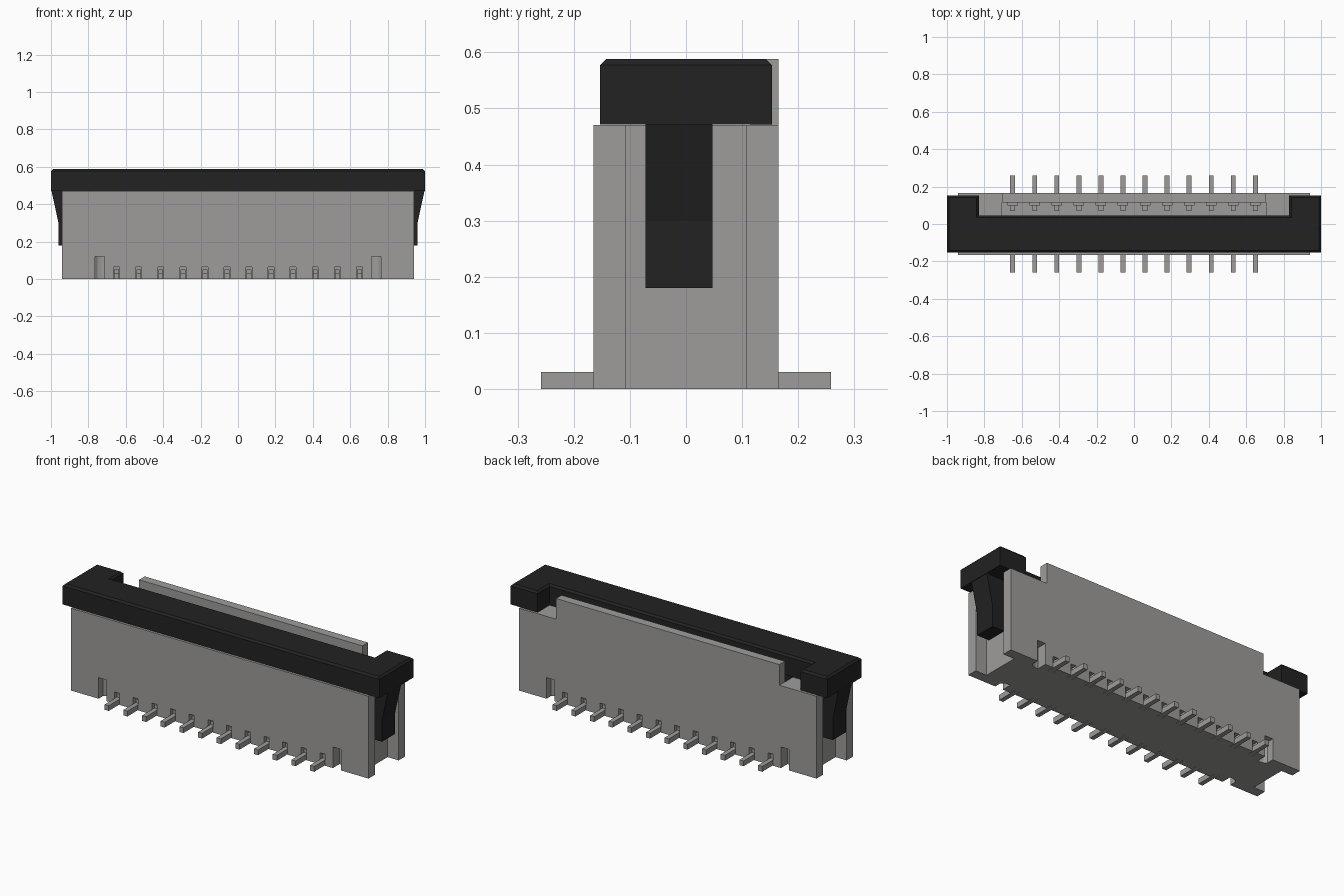
import bpy, bmesh
from mathutils import Matrix, Vector

if "Cube" in bpy.data.objects:
    bpy.data.objects.remove(bpy.data.objects["Cube"], do_unlink=True)


def material(name, rgb):
    m = bpy.data.materials.new(name)
    m.use_nodes = True
    m.diffuse_color = (*rgb, 1)
    bsdf = next(n for n in m.node_tree.nodes if n.type == 'BSDF_PRINCIPLED')
    bsdf.inputs["Base Color"].default_value = (*rgb, 1)
    return m


GREY = material("warm grey", (0.34, 0.335, 0.325))
BLACK = material("soft black", (0.016, 0.016, 0.016))


def make(name, bm, mat):
    bmesh.ops.recalc_face_normals(bm, faces=bm.faces[:])
    me = bpy.data.meshes.new(name)
    bm.to_mesh(me)
    bm.free()
    me.materials.append(mat)
    ob = bpy.data.objects.new(name, me)
    bpy.context.collection.objects.link(ob)
    return ob


def box(bm, x0, x1, y0, y1, z0, z1):
    size = Matrix.Diagonal((x1 - x0, y1 - y0, z1 - z0, 1))
    mid = Matrix.Translation(((x0 + x1) / 2, (y0 + y1) / 2, (z0 + z1) / 2))
    bmesh.ops.create_cube(bm, size=1, matrix=mid @ size)


def prism(bm, points, offset):
    """Extrude a closed outline along a vector."""
    face = bm.faces.new([bm.verts.new(p) for p in points])
    new = bmesh.ops.extrude_face_region(bm, geom=[face])["geom"]
    bmesh.ops.translate(bm, vec=Vector(offset),
                        verts=[v for v in new if isinstance(v, bmesh.types.BMVert)])


PIN_X = [(i - 5.5) * 0.118 for i in range(12)]

# Housing: stepped front outline with a raised back lip
bm = bmesh.new()
box(bm, -0.94, 0.94, -0.165, 0.165, 0, 0.47)
housing = make("housing", bm, GREY)

# Cutters: end channels, cable slot, corner notches and pin windows
bm = bmesh.new()
box(bm, -0.705, 0.705, -0.06, 0.115, 0.12, 0.6)
for s in (-1, 1):
    a, b = sorted((s * 0.87, s * 1.1))
    box(bm, a, b, -0.107, 0.107, -0.1, 0.6)
    for side in (-1, 1):
        # Notch with a slanted inner corner
        outline = [(0.715, 0.2), (0.765, 0.2), (0.765, 0.125),
                   (0.75, 0.112), (0.73, 0.107), (0.715, 0.107)]
        prism(bm, [(s * x, side * y, -0.1) for x, y in outline], (0, 0, 0.22))
for x in PIN_X:
    for side in (-1, 1):
        a, b = sorted((side * 0.13, side * 0.2))
        box(bm, x - 0.016, x + 0.016, a, b, -0.1, 0.065)
cutter = make("housing_cutter", bm, GREY)
cutter.hide_render = True

mod = housing.modifiers.new("cuts", 'BOOLEAN')
mod.operation = 'DIFFERENCE'
mod.solver = 'EXACT'
mod.object = cutter
bpy.context.view_layer.objects.active = housing
bpy.ops.object.modifier_apply(modifier=mod.name)
bpy.data.objects.remove(cutter, do_unlink=True)

# Raised lip along the back
bm = bmesh.new()
box(bm, -0.705, 0.705, 0.115, 0.165, 0.47, 0.588)
make("back_lip", bm, GREY)

# Solder pins, with a short riser inside each window
bm = bmesh.new()
for x in PIN_X:
    box(bm, x - 0.013, x + 0.013, -0.258, 0.258, 0, 0.03)
    for side in (-1, 1):
        a, b = sorted((side * 0.125, side * 0.145))
        box(bm, x - 0.013, x + 0.013, a, b, 0.028, 0.05)
make("solder_pins", bm, GREY)

# Contact blades inside the cable slot
bm = bmesh.new()
for x in PIN_X:
    box(bm, x - 0.013, x + 0.013, 0.07, 0.1, 0.1, 0.42)
    box(bm, x - 0.028, x + 0.028, 0.1, 0.118, 0.1, 0.46)
make("contact_blades", bm, GREY)

# Locking cover: C-shaped plan with chamfered top edges
bm = bmesh.new()
plan = [(-1, -0.153), (1, -0.153), (1, 0.153), (0.83, 0.153),
        (0.83, 0.045), (-0.83, 0.045), (-0.83, 0.153), (-1, 0.153)]
prism(bm, [(x, y, 0.471) for x, y in plan], (0, 0, 0.117))
bmesh.ops.recalc_face_normals(bm, faces=bm.faces[:])
top = [e for e in bm.edges if all(v.co.z > 0.58 for v in e.verts)]
bmesh.ops.bevel(bm, geom=top, offset=0.011, segments=1, affect='EDGES')
make("locking_cover", bm, BLACK)

# Cover latch arms, tapering down each end
bm = bmesh.new()
arm = [(0.885, 0.18), (0.96, 0.18), (0.96, 0.3), (0.975, 0.37),
       (0.998, 0.475), (0.885, 0.475)]
for s in (-1, 1):
    prism(bm, [(s * x, -0.072, z) for x, z in arm], (0, 0.119, 0))
make("latch_arms", bm, BLACK)

# Cover tongue reaching into the cable slot
bm = bmesh.new()
box(bm, -0.69, 0.69, -0.05, 0.03, 0.2, 0.475)
make("cover_tongue", bm, BLACK)
